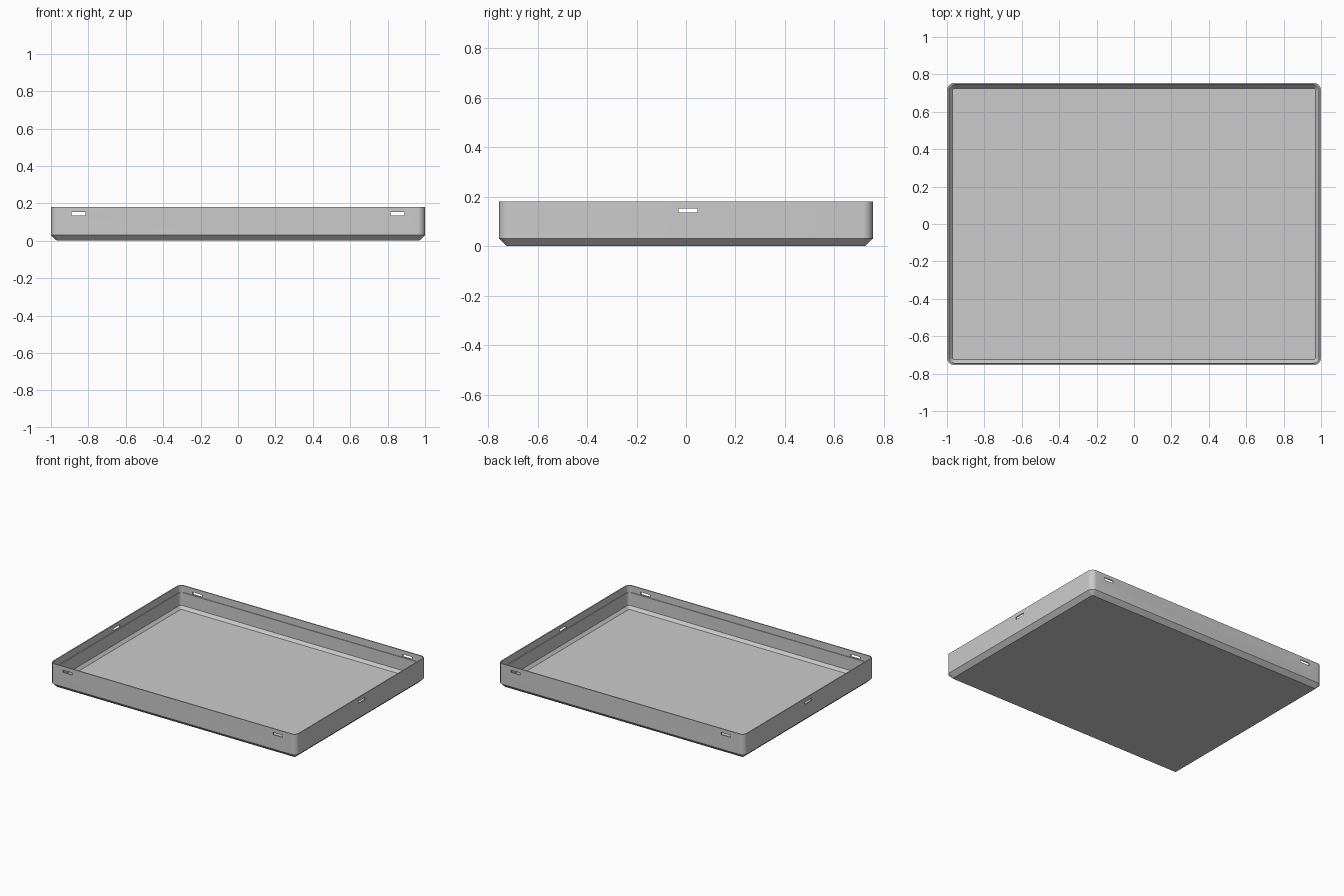
import bpy, bmesh, math

cube = bpy.data.objects.get("Cube")
if cube:
    bpy.data.objects.remove(cube, do_unlink=True)

HALF_X, HALF_Y, HEIGHT = 1.0, 0.755, 0.18
CORNER, SEGMENTS = 0.04, 8

grey = bpy.data.materials.new("Light grey")
grey.use_nodes = True
grey.diffuse_color = (0.6, 0.6, 0.6, 1)
grey.node_tree.nodes["Principled BSDF"].inputs["Base Color"].default_value = (0.6, 0.6, 0.6, 1)


def rounded_loop(bm, inset, z):
    """Rounded rectangle set in from the outer wall."""
    radius = max(CORNER - inset, 0.008)
    verts = []
    for quarter, (sx, sy) in enumerate([(1, 1), (-1, 1), (-1, -1), (1, -1)]):
        cx = sx * (HALF_X - inset - radius)
        cy = sy * (HALF_Y - inset - radius)
        for i in range(SEGMENTS + 1):
            a = math.pi / 2 * (quarter + i / SEGMENTS)
            verts.append(bm.verts.new((cx + radius * math.cos(a), cy + radius * math.sin(a), z)))
    return verts


# Tray shell: underside, chamfer, wall, thin lip, ledge, inner wall, floor
section = [(0.031, 0), (0, 0.03), (0, HEIGHT), (0.008, HEIGHT),
           (0.008, 0.13), (0.013, 0.13), (0.013, 0.035), (0.03, 0.014)]
bm = bmesh.new()
loops = [rounded_loop(bm, inset, z) for inset, z in section]
for a, b in zip(loops, loops[1:]):
    for i in range(len(a)):
        j = (i + 1) % len(a)
        bm.faces.new((a[i], a[j], b[j], b[i]))
bm.faces.new(loops[0][::-1])
bm.faces.new(loops[-1])
bmesh.ops.recalc_face_normals(bm, faces=bm.faces)
mesh = bpy.data.meshes.new("tray")
bm.to_mesh(mesh)
bm.free()
tray = bpy.data.objects.new("tray", mesh)
bpy.context.collection.objects.link(tray)
mesh.materials.append(grey)
bpy.context.view_layer.objects.active = tray


# Slots through the walls: two on each long side, one on each short side
def cut_slot(x, y, size_x, size_y):
    bpy.ops.mesh.primitive_cube_add(size=1, location=(x, y, 0.144))
    cutter = bpy.context.object
    cutter.name = "slot_cutter"
    cutter.scale = (size_x, size_y, 0.017)
    cutter.hide_render = True
    cutter.data.materials.append(grey)
    bpy.context.view_layer.objects.active = tray
    mod = tray.modifiers.new("slot", 'BOOLEAN')
    mod.operation = 'DIFFERENCE'
    mod.solver = 'EXACT'
    mod.object = cutter
    bpy.ops.object.modifier_apply(modifier=mod.name)
    bpy.data.objects.remove(cutter, do_unlink=True)


for side in (-1, 1):
    for x in (-0.853, 0.853):
        cut_slot(x, side * HALF_Y, 0.077, 0.06)
    cut_slot(side * HALF_X, 0.008, 0.06, 0.077)

# Smooth corners, crisp edges
bpy.ops.object.select_all(action='DESELECT')
tray.select_set(True)
bpy.context.view_layer.objects.active = tray
bpy.ops.object.shade_smooth_by_angle(angle=math.radians(30))
